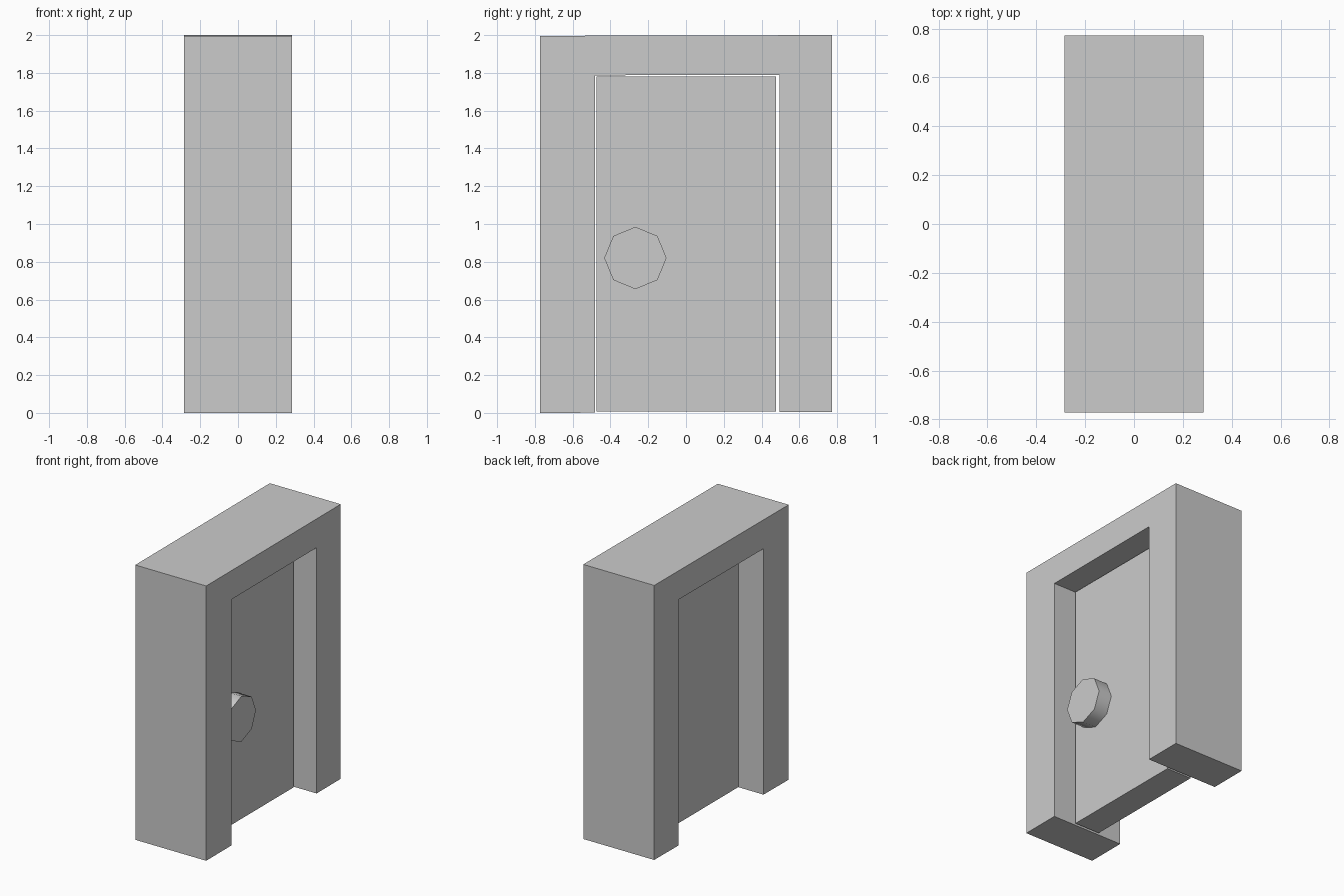
import bpy, bmesh, math

if "Cube" in bpy.data.objects:
    bpy.data.objects.remove(bpy.data.objects["Cube"])


def extrude_profile(name, points, x0, x1):
    """Extrude a (y, z) outline along x from x0 to x1."""
    bm = bmesh.new()
    face = bm.faces.new([bm.verts.new((x0, y, z)) for y, z in points])
    res = bmesh.ops.extrude_face_region(bm, geom=[face])
    verts = [g for g in res["geom"] if isinstance(g, bmesh.types.BMVert)]
    bmesh.ops.translate(bm, vec=(x1 - x0, 0, 0), verts=verts)
    bmesh.ops.recalc_face_normals(bm, faces=bm.faces)
    mesh = bpy.data.meshes.new(name)
    bm.to_mesh(mesh)
    bm.free()
    obj = bpy.data.objects.new(name, mesh)
    bpy.context.collection.objects.link(obj)
    return obj


# Deep door frame, open at the bottom and very slightly out of level
extrude_profile("door_frame", [
    (-0.772, 0.0), (-0.772, 1.996), (0.772, 2.0), (0.772, 0.006),
    (0.495, 0.005), (0.495, 1.79), (-0.483, 1.787), (-0.483, 0.001),
], -0.285, 0.285)

# Door slab recessed in the frame with a thin gap around it
extrude_profile("door_panel", [
    (-0.473, 0.008), (-0.473, 1.781), (0.477, 1.781), (0.477, 0.008),
], -0.09, 0.11)

# Eight-sided knob on one side of the door
bpy.ops.mesh.primitive_cylinder_add(
    vertices=8, radius=0.165, depth=0.117,
    location=(0.1575, -0.268, 0.82), rotation=(0, math.pi / 2, 0))
knob = bpy.context.object
knob.name = "door_knob"
bpy.ops.object.shade_smooth_by_angle(angle=math.radians(50))
